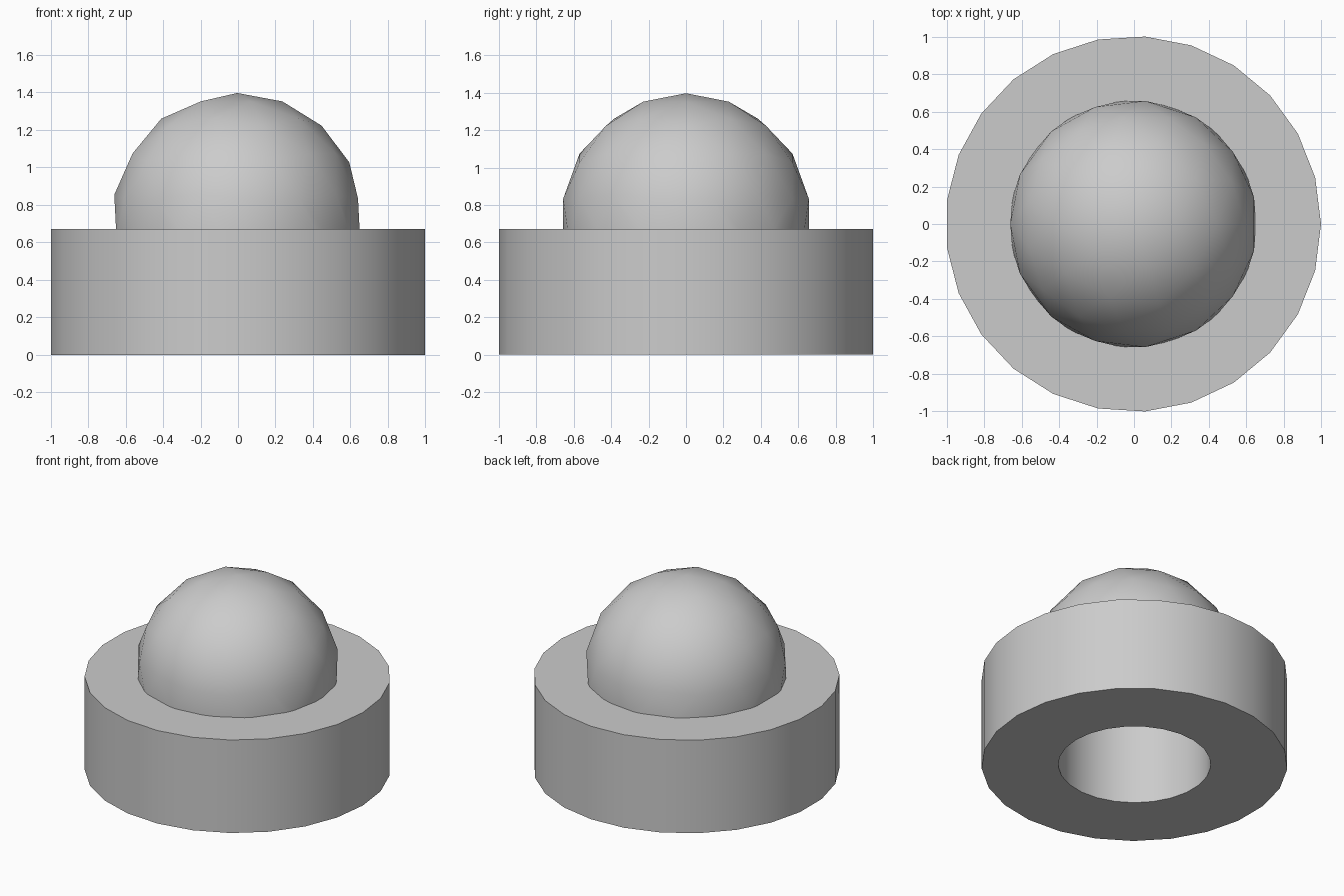
import bpy, bmesh
from mathutils import Matrix, Vector

if "Cube" in bpy.data.objects:
    bpy.data.objects.remove(bpy.data.objects["Cube"])

CX = -0.004          # keeps the 25-sided base centred
SIDES = 25
BASE_H, BASE_R = 0.672, 1.002
HOLE_R = 0.5
DOME_R, DOME_Z = 0.668, 0.729


def add_object(name, bm):
    bmesh.ops.recalc_face_normals(bm, faces=bm.faces)
    mesh = bpy.data.meshes.new(name)
    bm.to_mesh(mesh)
    bm.free()
    obj = bpy.data.objects.new(name, mesh)
    bpy.context.collection.objects.link(obj)
    return obj


def cylinder(name, radius, z0, z1):
    bm = bmesh.new()
    # corner on the +x axis
    ring = [bm.verts.new(Matrix.Rotation(i * 6.283185307 / SIDES, 3, 'Z') @ Vector((radius, 0, z0))
                         + Vector((CX, 0, 0))) for i in range(SIDES)]
    face = bm.faces.new(ring)
    top = bmesh.ops.extrude_face_region(bm, geom=[face], use_keep_orig=True)
    moved = [v for v in top['geom'] if isinstance(v, bmesh.types.BMVert)]
    bmesh.ops.translate(bm, verts=moved, vec=(0, 0, z1 - z0))
    return add_object(name, bm)


def geodesic_ball(name, radius, centre):
    # icosahedron with every edge split in three along the sphere
    ico = bmesh.new()
    bmesh.ops.create_icosphere(ico, subdivisions=1, radius=1)
    points = [v.co.normalized() for v in ico.verts]
    for e in ico.edges:
        a, b = (v.co.normalized() for v in e.verts)
        points += [a.slerp(b, 1 / 3), a.slerp(b, 2 / 3)]
    points += [f.calc_center_median().normalized() for f in ico.faces]
    ico.free()
    bm = bmesh.new()
    for p in points:
        bm.verts.new(p * radius + Vector(centre))
    bmesh.ops.convex_hull(bm, input=bm.verts)
    return add_object(name, bm)


# round base, ball on top, blind hole from below
base = cylinder("domed_base", BASE_R, 0, BASE_H)
ball = geodesic_ball("dome_helper", DOME_R, (CX, 0, DOME_Z))
hole = cylinder("hole_cutter", HOLE_R, -0.2, BASE_H - 0.002)

bpy.context.view_layer.objects.active = base
base.select_set(True)
for helper, operation in ((ball, 'UNION'), (hole, 'DIFFERENCE')):
    mod = base.modifiers.new(helper.name, 'BOOLEAN')
    mod.operation = operation
    mod.solver = 'EXACT'
    mod.object = helper
    bpy.ops.object.modifier_apply(modifier=mod.name)
    bpy.data.objects.remove(helper)

bpy.ops.object.shade_smooth_by_angle()
